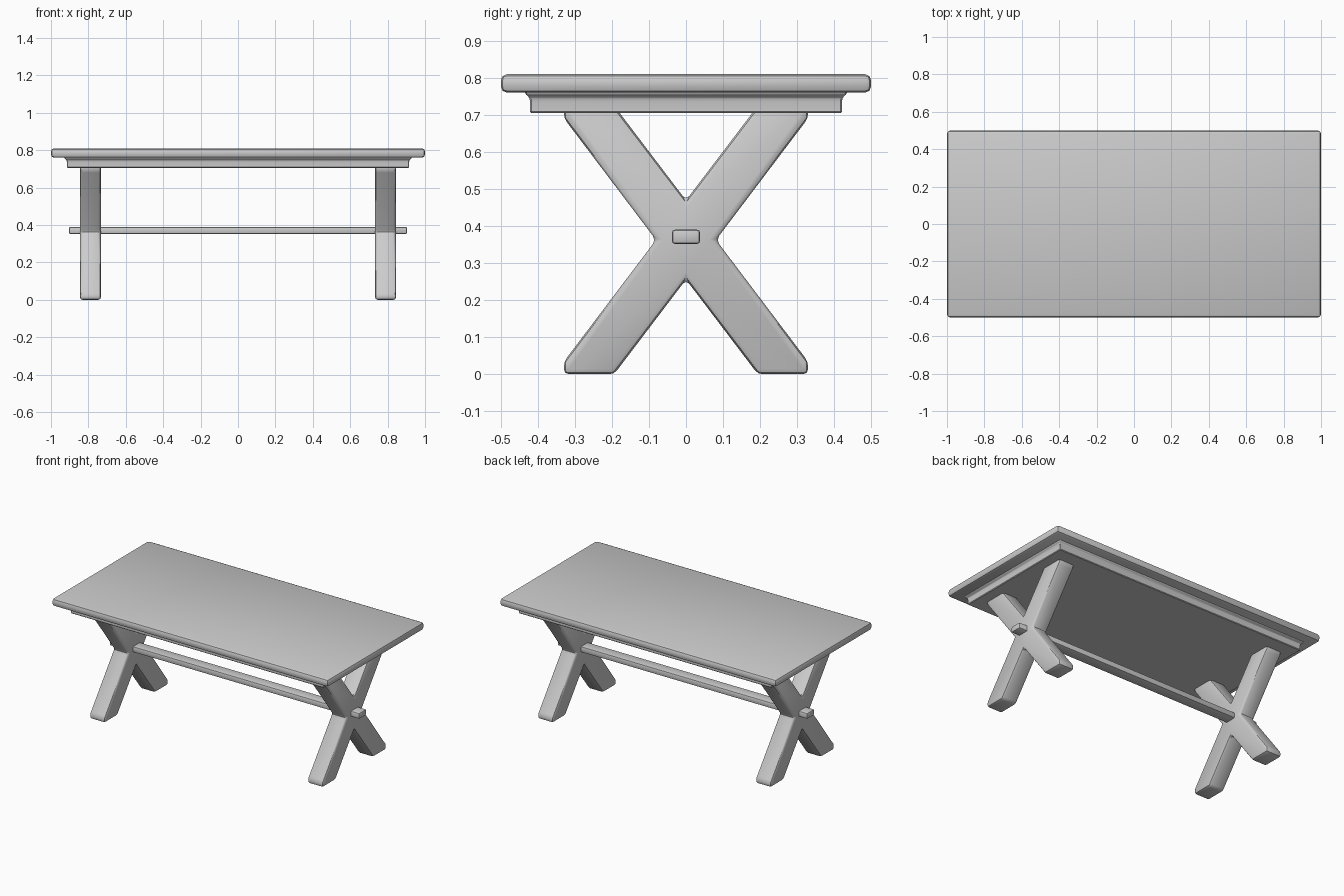
import bpy, bmesh

cube = bpy.data.objects.get("Cube")
if cube:
    bpy.data.objects.remove(cube, do_unlink=True)

grey = bpy.data.materials.new("plain_grey")
grey.use_nodes = True
colour = (0.6, 0.6, 0.6, 1)
grey.diffuse_color = colour
grey.node_tree.nodes["Principled BSDF"].inputs["Base Color"].default_value = colour


def finish(name, bm, bevel, segments=2):
    """Turn a bmesh into a softly bevelled, smooth shaded object."""
    bmesh.ops.recalc_face_normals(bm, faces=bm.faces[:])
    mesh = bpy.data.meshes.new(name)
    bm.to_mesh(mesh)
    bm.free()
    mesh.materials.append(grey)
    obj = bpy.data.objects.new(name, mesh)
    bpy.context.collection.objects.link(obj)
    mod = obj.modifiers.new("soft_edges", "BEVEL")
    mod.width = bevel
    mod.segments = segments
    mod.limit_method = "ANGLE"
    mod.angle_limit = 0.35
    bpy.ops.object.select_all(action="DESELECT")
    obj.select_set(True)
    bpy.context.view_layer.objects.active = obj
    bpy.ops.object.modifier_apply(modifier=mod.name)
    bpy.ops.object.shade_smooth_by_angle(angle=0.6)
    return obj


def box(name, half_x, half_y, low, high, bevel):
    bm = bmesh.new()
    bmesh.ops.create_cube(bm, size=1)
    for v in bm.verts:
        v.co = (v.co.x * 2 * half_x, v.co.y * 2 * half_y, high if v.co.z > 0 else low)
    return finish(name, bm, bevel)


# Table top and stretcher beam
box("table_top", 1.0, 0.5, 0.76, 0.81, 0.017)
box("stretcher", 0.904, 0.038, 0.352, 0.39, 0.008)

# Solid apron with a small flared lip under the top
bm = bmesh.new()
profile = [(0.0, 0.705), (0.0, 0.74), (0.004, 0.75), (0.014, 0.757), (0.014, 0.765)]
rings = []
for out, z in profile:
    x, y = 0.915 + out, 0.421 + out
    rings.append([bm.verts.new((sx * x, sy * y, z))
                  for sx, sy in ((-1, -1), (1, -1), (1, 1), (-1, 1))])
for a, b in zip(rings, rings[1:]):
    for i in range(4):
        j = (i + 1) % 4
        bm.faces.new((a[i], a[j], b[j], b[i]))
bm.faces.new(rings[0])
bm.faces.new(rings[-1])
finish("apron", bm, 0.004, 1)

# Crossed legs: one quarter of the outline, mirrored about the crossing point
middle = 0.3625
quarter = [(0.081, 0.0), (0.33, 0.329), (0.33, middle), (0.194, middle), (0.0, 0.107)]
outline = quarter[:]
outline += [(-y, z) for y, z in reversed(quarter[:-1])]
outline += [(-y, -z) for y, z in quarter[1:]]
outline += [(y, -z) for y, z in reversed(quarter[1:-1])]

for name, x in (("right_cross_leg", -0.789), ("left_cross_leg", 0.789)):
    bm = bmesh.new()
    face = bm.faces.new([bm.verts.new((x - 0.056, y, middle + z)) for y, z in outline])
    grown = bmesh.ops.extrude_face_region(bm, geom=[face])["geom"]
    bmesh.ops.translate(bm, vec=(0.112, 0, 0),
                        verts=[g for g in grown if isinstance(g, bmesh.types.BMVert)])
    finish(name, bm, 0.014)
